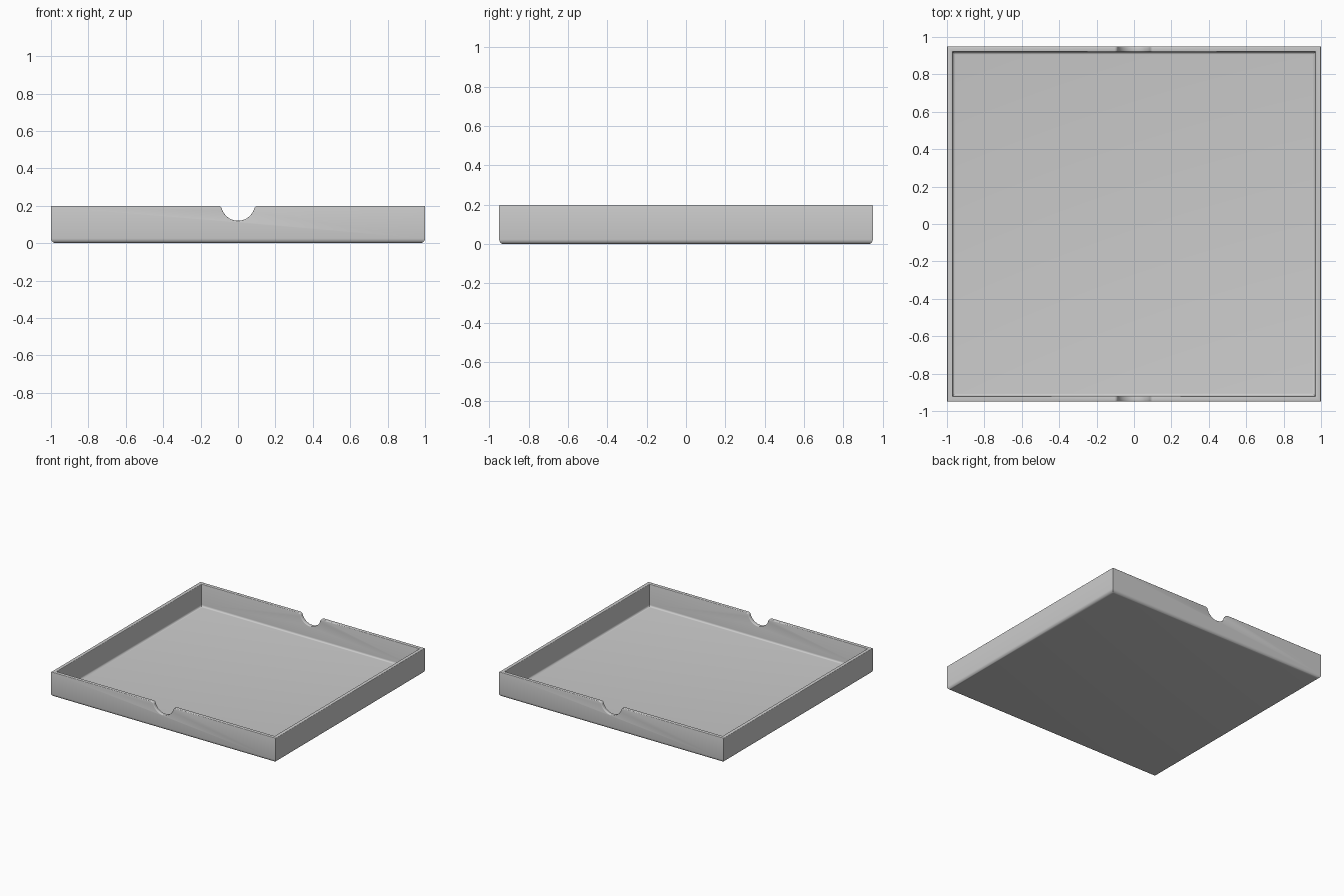
import bpy, bmesh, math
from mathutils import Vector

cube = bpy.data.objects.get("Cube")
if cube:
    bpy.data.objects.remove(cube, do_unlink=True)

HALF_X, HALF_Y, HEIGHT = 1.0, 0.95, 0.2
WALL, FLOOR = 0.03, 0.02
OUTER_R, INNER_R, RIM_R = 0.025, 0.015, 0.006

grey = bpy.data.materials.new("light_grey")
grey.use_nodes = True
colour = (0.6, 0.6, 0.6, 1)
grey.diffuse_color = colour
grey.node_tree.nodes["Principled BSDF"].inputs["Base Color"].default_value = colour


def arc(cx, cz, r, start, end, steps):
    """Points on an arc, angles in degrees."""
    angles = [math.radians(start + (end - start) * i / steps) for i in range(steps + 1)]
    return [(cx + r * math.cos(a), cz + r * math.sin(a)) for a in angles]


def make_object(name, bm):
    bmesh.ops.recalc_face_normals(bm, faces=bm.faces)
    mesh = bpy.data.meshes.new(name)
    bm.to_mesh(mesh)
    bm.free()
    obj = bpy.data.objects.new(name, mesh)
    bpy.context.collection.objects.link(obj)
    return obj


# Tray shell: wall section (inset, height) swept around a mitred rectangle
section = arc(OUTER_R, OUTER_R, OUTER_R, 270, 180, 5)
section += [(0, HEIGHT), (WALL, HEIGHT)]
section += arc(WALL + INNER_R, FLOOR + INNER_R, INNER_R, 180, 270, 5)
bm = bmesh.new()
rings = []
for inset, z in section:
    rings.append([bm.verts.new((sx * (HALF_X - inset), sy * (HALF_Y - inset), z))
                  for sx, sy in ((-1, -1), (1, -1), (1, 1), (-1, 1))])
for low, high in zip(rings, rings[1:]):
    for i in range(4):
        j = (i + 1) % 4
        bm.faces.new((low[i], low[j], high[j], high[i]))
bm.faces.new(rings[0])
bm.faces.new(rings[-1])
tray = make_object("tray", bm)
tray.data.materials.append(grey)

# Finger notches: round bottom with rounded shoulders, cut through both walls
r, shoulder, centre_z = 0.09, 0.02, 0.21
shoulder_z = HEIGHT - shoulder
shoulder_x = math.sqrt((r + shoulder) ** 2 - (centre_z - shoulder_z) ** 2)
meet = math.degrees(math.atan2(shoulder_z - centre_z, shoulder_x))
right = arc(0, centre_z, r, -90, meet, 12)
right += arc(shoulder_x, shoulder_z, shoulder, 180 + meet, 90, 6)[1:]
right.append((shoulder_x, HEIGHT + 0.1))
outline = [(-x, z) for x, z in reversed(right[1:])] + right
bm = bmesh.new()
face = bm.faces.new([bm.verts.new((x, -1.2, z)) for x, z in outline])
swept = bmesh.ops.extrude_face_region(bm, geom=[face])["geom"]
bmesh.ops.translate(bm, vec=Vector((0, 2.4, 0)),
                    verts=[v for v in swept if isinstance(v, bmesh.types.BMVert)])
cutter = make_object("notch_cutter", bm)
cutter.hide_render = True
cut = tray.modifiers.new("finger_notches", "BOOLEAN")
cut.operation = "DIFFERENCE"
cut.solver = "EXACT"
cut.object = cutter
bpy.context.view_layer.objects.active = tray
tray.select_set(True)
bpy.ops.object.modifier_apply(modifier=cut.name)
bpy.data.objects.remove(cutter, do_unlink=True)

# Soften the rim, including the notch edges
bm = bmesh.new()
bm.from_mesh(tray.data)
bmesh.ops.remove_doubles(bm, verts=bm.verts, dist=0.0005)
rim = [e for e in bm.edges if len(e.link_faces) == 2
       and min(v.co.z for v in e.verts) > 0.1
       and e.calc_face_angle() > math.radians(40)]
bmesh.ops.bevel(bm, geom=rim, offset=RIM_R, offset_type="OFFSET",
                segments=3, profile=0.5, affect="EDGES", clamp_overlap=False)
bm.to_mesh(tray.data)
bm.free()
bpy.ops.object.shade_smooth_by_angle(angle=math.radians(35))
